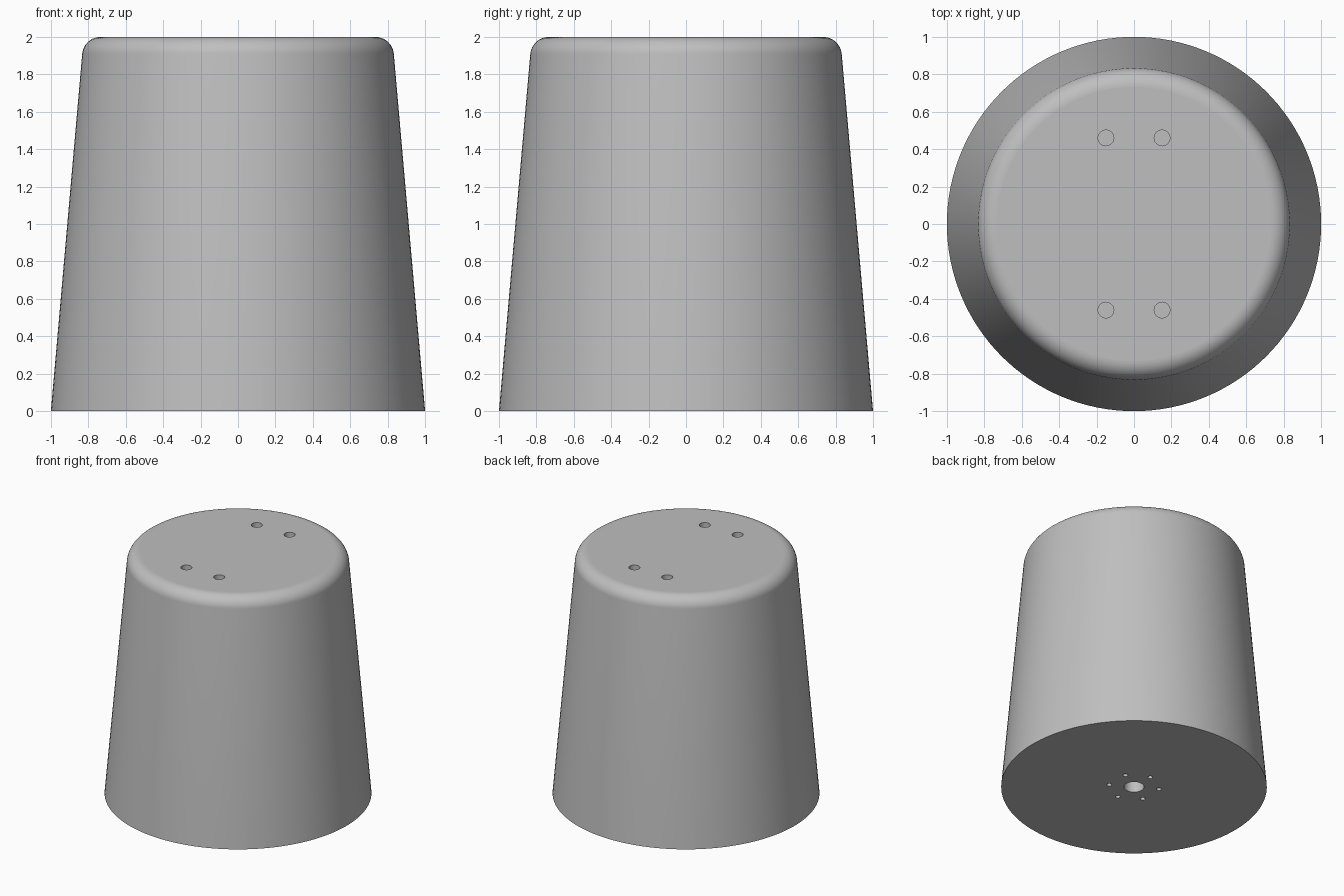
import bpy, bmesh
from math import sin, cos, radians, pi

cube = bpy.data.objects.get("Cube")
if cube:
    bpy.data.objects.remove(cube, do_unlink=True)

grey = bpy.data.materials.new("plain_grey")
grey.use_nodes = True
GREY = (0.52, 0.52, 0.52, 1)
grey.diffuse_color = GREY
grey.node_tree.nodes["Principled BSDF"].inputs["Base Color"].default_value = GREY

SIDES = 128
HEIGHT = 2.0
TAPER = radians(5)
FILLET = 0.1


def make_object(name, bm):
    bmesh.ops.recalc_face_normals(bm, faces=bm.faces)
    mesh = bpy.data.meshes.new(name)
    bm.to_mesh(mesh)
    bm.free()
    mesh.materials.append(grey)
    obj = bpy.data.objects.new(name, mesh)
    bpy.context.collection.objects.link(obj)
    return obj


def lathe(name, profile, sides):
    """Closed solid of revolution from (radius, height) pairs."""
    bm = bmesh.new()
    rings = [[bm.verts.new((r * cos(2 * pi * i / sides), r * sin(2 * pi * i / sides), z))
              for i in range(sides)] for r, z in profile]
    for low, high in zip(rings, rings[1:]):
        for i in range(sides):
            j = (i + 1) % sides
            bm.faces.new((low[i], low[j], high[j], high[i]))
    bm.faces.new(rings[0])
    bm.faces.new(rings[-1])
    return make_object(name, bm)


def add_drill(bm, x, y, radius, bottom, top, sides=32):
    """One upright cylinder added to the cutter mesh."""
    made = bmesh.ops.create_cone(bm, cap_ends=True, segments=sides, radius1=radius,
                                 radius2=radius, depth=top - bottom)
    bmesh.ops.translate(bm, verts=made["verts"], vec=(x, y, (top + bottom) / 2))


# Tapered body with a rounded top rim
centre_r = 0.733
profile = [(1.0, 0.0)]
for k in range(13):
    a = TAPER + (pi / 2 - TAPER) * k / 12
    profile.append((centre_r + FILLET * cos(a), HEIGHT - FILLET + FILLET * sin(a)))
body = lathe("tapered_body", profile, SIDES)

# Cutter: four screw holes in the top
cutter_bm = bmesh.new()
for x in (-0.15, 0.15):
    for y in (-0.46, 0.46):
        add_drill(cutter_bm, x, y, 0.042, HEIGHT - 0.2, HEIGHT + 0.1)

# Cutter: shaft hole and a ring of six small holes underneath
add_drill(cutter_bm, 0, 0, 0.076, -0.1, 0.3)
for k in range(6):
    a = radians(30 + 60 * k)
    add_drill(cutter_bm, 0.19 * cos(a), 0.19 * sin(a), 0.019, -0.1, 0.15, 24)
cutter = make_object("hole_cutter", cutter_bm)
cutter.hide_render = True

# Cut the holes, then remove the cutter
cut = body.modifiers.new("holes", "BOOLEAN")
cut.operation = "DIFFERENCE"
cut.solver = "EXACT"
cut.object = cutter
bpy.ops.object.select_all(action="DESELECT")
body.select_set(True)
bpy.context.view_layer.objects.active = body
bpy.ops.object.modifier_apply(modifier=cut.name)
bpy.data.objects.remove(cutter, do_unlink=True)

# Smooth walls, flat top and bottom
bpy.ops.object.shade_smooth_by_angle(angle=radians(30))
for face in body.data.polygons:
    if abs(face.normal.z) > 0.9999:
        face.use_smooth = False
